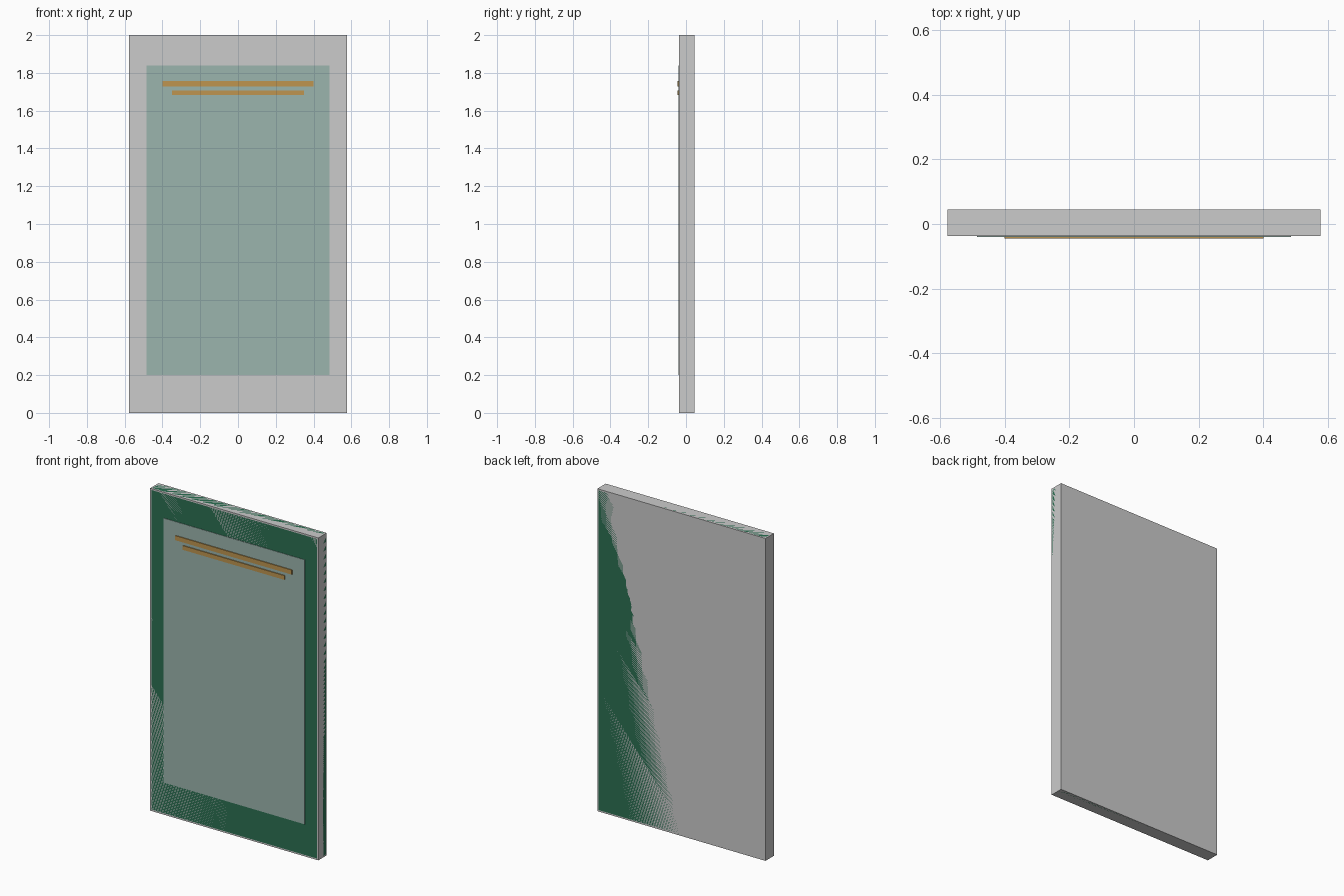
import bpy

if "Cube" in bpy.data.objects:
    bpy.data.objects.remove(bpy.data.objects["Cube"])


def material(name, rgb):
    m = bpy.data.materials.new(name)
    m.diffuse_color = (*rgb, 1.0)
    m.use_nodes = True
    m.node_tree.nodes["Principled BSDF"].inputs["Base Color"].default_value = m.diffuse_color
    return m


def box(name, x, y, z, mat=None, bevel=0.0):
    """Box spanning the given (min, max) ranges."""
    spans = (x, y, z)
    bpy.ops.mesh.primitive_cube_add(size=1, location=[(a + b) / 2 for a, b in spans])
    ob = bpy.context.object
    ob.name = name
    ob.scale = [b - a for a, b in spans]
    bpy.ops.object.transform_apply(location=False, rotation=False, scale=True)
    if mat:
        ob.data.materials.append(mat)
    if bevel:
        mod = ob.modifiers.new("soft_edges", 'BEVEL')
        mod.width = bevel
        mod.segments = 2
    return ob


green = material("green", (0.025, 0.16, 0.085))
pale = material("pale_green", (0.33, 0.46, 0.42))
gold = material("gold", (0.52, 0.30, 0.08))

W, FRONT, BACK, H = 0.577, -0.037, 0.045, 2.0

# Grey slab whose sharp corners show as a thin trim around the green body
box("edge_trim", (-W, W), (FRONT, BACK), (0, H))
box("slab_body", (-W, W), (FRONT, BACK), (0, H), green, bevel=0.009)

# Thin panel on the front
box("front_panel", (-0.485, 0.485), (-0.0395, FRONT + 0.002), (0.20, 1.84), pale)

# Two gold strips near the top
box("upper_strip", (-0.40, 0.40), (-0.045, -0.038), (1.728, 1.756), gold)
box("lower_strip", (-0.35, 0.35), (-0.045, -0.038), (1.682, 1.708), gold)
